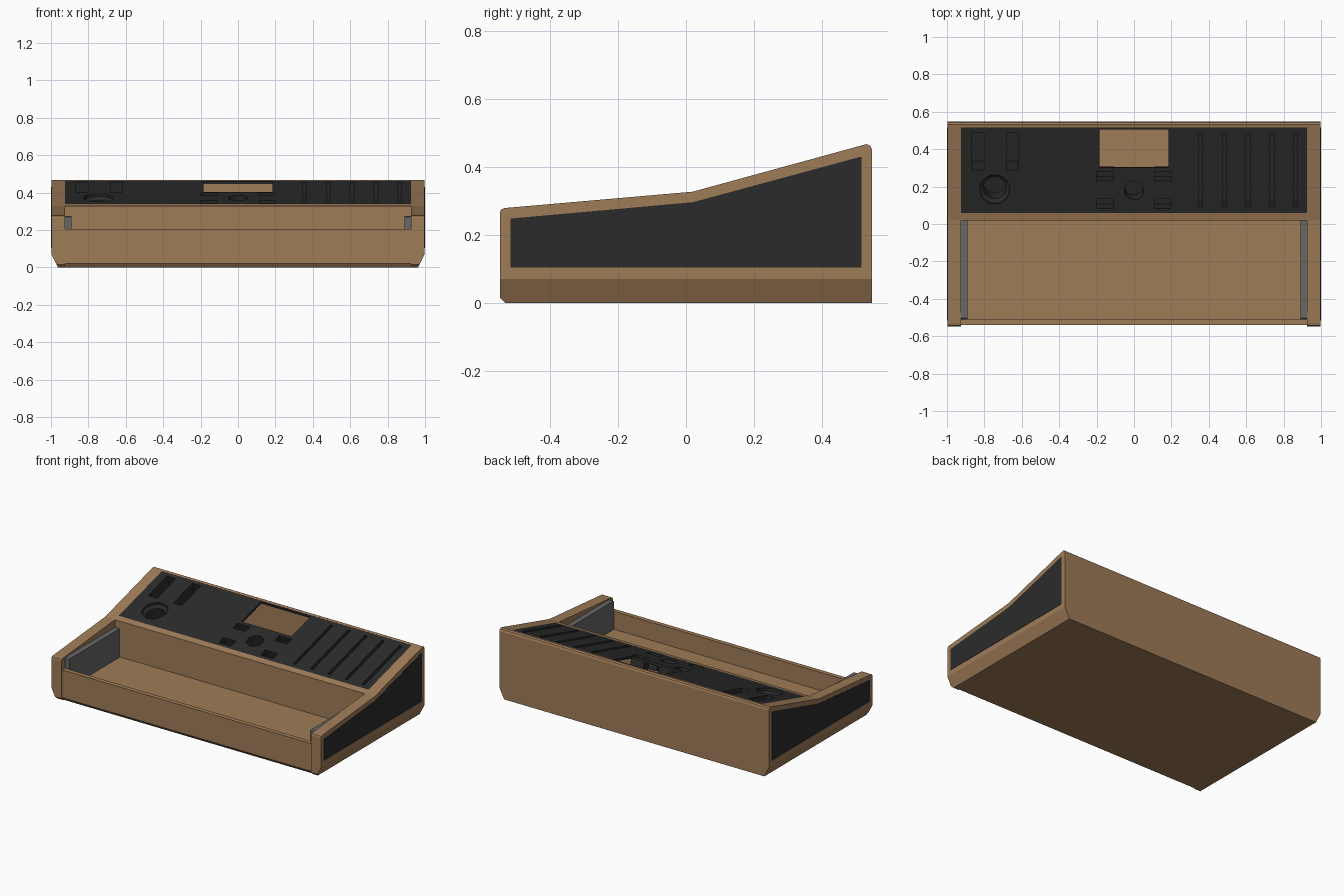
import bpy, bmesh, math
from mathutils import Matrix, Vector

cube = bpy.data.objects.get("Cube")
if cube:
    bpy.data.objects.remove(cube, do_unlink=True)


def material(name, rgb):
    m = bpy.data.materials.new(name)
    m.use_nodes = True
    m.diffuse_color = (*rgb, 1)
    m.node_tree.nodes["Principled BSDF"].inputs["Base Color"].default_value = (*rgb, 1)
    return m


WOOD = material("warm_brown", (0.345, 0.2, 0.097))
DARK = material("charcoal", (0.024, 0.024, 0.024))
GREY = material("mid_grey", (0.135, 0.135, 0.135))


def finish(name, bm, mat):
    mesh = bpy.data.meshes.new(name)
    bm.to_mesh(mesh)
    bm.free()
    mesh.materials.append(mat)
    ob = bpy.data.objects.new(name, mesh)
    bpy.context.collection.objects.link(ob)
    return ob


def prism(name, profile, x0, x1, mat, cut=None):
    """Extrude a (y, z) profile along x; optionally slice off a corner."""
    bm = bmesh.new()
    face = bm.faces.new([bm.verts.new((x0, y, z)) for y, z in profile])
    ext = bmesh.ops.extrude_face_region(bm, geom=[face])["geom"]
    bmesh.ops.translate(bm, vec=(x1 - x0, 0, 0),
                        verts=[g for g in ext if isinstance(g, bmesh.types.BMVert)])
    if cut:
        res = bmesh.ops.bisect_plane(bm, geom=bm.verts[:] + bm.edges[:] + bm.faces[:],
                                     plane_co=cut[0], plane_no=cut[1], clear_outer=True)
        edges = [g for g in res["geom_cut"] if isinstance(g, bmesh.types.BMEdge)]
        bmesh.ops.contextual_create(bm, geom=edges)
    bmesh.ops.recalc_face_normals(bm, faces=bm.faces[:])
    return finish(name, bm, mat)


def rect(y0, y1, z0, z1):
    return [(y0, z0), (y1, z0), (y1, z1), (y0, z1)]


# Side walls, inlays and keybed cheeks
IN, OUT = 0.925, 0.998
side = [(-0.531, 0), (0.547, 0), (0.547, 0.449), (0.542, 0.461), (0.531, 0.467),
        (0.02, 0.327), (-0.532, 0.279), (-0.543, 0.275), (-0.547, 0.265), (-0.547, 0.016)]
inlay = [(-0.515, 0.104), (0.515, 0.104), (0.515, 0.43), (0.02, 0.296), (-0.515, 0.248)]
cheek = [(-0.51, 0.07), (0.02, 0.07), (0.02, 0.276), (-0.503, 0.276), (-0.51, 0.269)]
for s, tag in ((1, "left"), (-1, "right")):
    prism(tag + "_side_wall", side, s * IN, s * OUT, WOOD,
          cut=((s * OUT, 0, 0.07), (s * 2, 0, -1)))
    prism(tag + "_side_inlay", inlay, s * 0.99, s, DARK)
    prism(tag + "_keybed_cheek", cheek, s * 0.89, s * IN, GREY)

# Hollow case between the sides
prism("front_wall", [(-0.525, 0), (-0.51, 0), (-0.51, 0.205), (-0.54, 0.205), (-0.54, 0.02)],
      -IN, IN, WOOD)
prism("case_floor", rect(-0.51, 0.515, 0, 0.085), -IN, IN, WOOD)
prism("back_wall", [(0.515, 0), (0.547, 0), (0.547, 0.449), (0.542, 0.461),
                    (0.531, 0.467), (0.515, 0.463)], -IN, IN, WOOD)
prism("keybed_back_wall", rect(0.024, 0.05, 0.085, 0.285), -IN, IN, WOOD)
prism("panel_ledge", [(0.02, 0.285), (0.06, 0.285), (0.06, 0.338), (0.02, 0.327)], -IN, IN, WOOD)

# Sloped control panel frame: local y runs up the slope, local z is its normal
ANGLE = math.atan2(0.14, 0.511)
SLOPE = Matrix.Translation((0, 0.02, 0.327)) @ Matrix.Rotation(ANGLE, 4, "X")
THICK = 0.015


def up(y):
    return (y - 0.02) / math.cos(ANGLE)


def box_outline(x, y0, y1, w):
    return [(x - w / 2, up(y0)), (x + w / 2, up(y0)), (x + w / 2, up(y1)), (x - w / 2, up(y1))]


def circle_outline(x, y, r, n=32):
    return [(x + r * math.cos(i * math.tau / n), up(y) + r * math.sin(i * math.tau / n))
            for i in range(n)]


def tube(bm, rings, cap_top):
    """Skin stacked (outline, height) rings from top to bottom, facing inward."""
    loops = [[bm.verts.new((x, y, h)) for x, y in pts] for pts, h in rings]
    for a, b in zip(loops, loops[1:]):
        for i in range(len(a)):
            j = (i + 1) % len(a)
            bm.faces.new((a[i], a[j], b[j], b[i]))
    bm.faces.new(loops[-1])
    if cap_top:
        bm.faces.new(loops[0][::-1])


# Wells: name, list of (outline, height) rings
wells = []


def well(name, outline, depth):
    wells.append((name, [(outline, -THICK), (outline, -depth)]))


for i in range(5):
    well(f"slider_slot_{i + 1}", box_outline(0.355 + i * 0.1275, 0.09, 0.485, 0.02), 0.07)
for i, x in enumerate((-0.835, -0.65)):
    well(f"wheel_slot_{i + 1}", box_outline(x, 0.29, 0.49, 0.064), 0.18)
for i, (x, y) in enumerate((x, y) for x in (-0.155, 0.155) for y in (0.108, 0.256)):
    well(f"button_well_{i + 1}", box_outline(x, y - 0.025, y + 0.025, 0.092), 0.09)
well("center_knob_well", circle_outline(0, 0.18, 0.052), 0.1)
dish, core = circle_outline(-0.745, 0.185, 0.08), circle_outline(-0.745, 0.185, 0.06)
wells.append(("joystick_well", [(dish, -THICK), (core, -0.03), (core, -0.15)]))

for name, rings in wells:
    bm = bmesh.new()
    tube(bm, rings, False)
    ob = finish(name, bm, DARK)
    ob.matrix_world = SLOPE
    shell = ob.modifiers.new("shell", "SOLIDIFY")
    shell.thickness = 0.004
    shell.offset = -1

# Panel plate with openings for the wells and the display window
bm = bmesh.new()
plate = box_outline(0, 0.06, 0.515, 2 * IN)
tube(bm, [(plate, 0), (plate, -THICK)], True)
bmesh.ops.recalc_face_normals(bm, faces=bm.faces[:])
panel = finish("control_panel", bm, DARK)

bm = bmesh.new()
openings = [rings[0][0] for _, rings in wells] + [box_outline(0, 0.302, 0.505, 0.37)]
for outline in openings:
    tube(bm, [(outline, 0.05), (outline, -0.05)], True)
bmesh.ops.recalc_face_normals(bm, faces=bm.faces[:])
cutter = finish("panel_cutter", bm, DARK)
cutter.hide_render = True

boolean = panel.modifiers.new("openings", "BOOLEAN")
boolean.operation = "DIFFERENCE"
boolean.solver = "EXACT"
boolean.object = cutter
graph = bpy.context.evaluated_depsgraph_get()
cut_mesh = bpy.data.meshes.new_from_object(panel.evaluated_get(graph))
panel.modifiers.clear()
panel.data = cut_mesh
panel.matrix_world = SLOPE
bpy.data.objects.remove(cutter, do_unlink=True)
